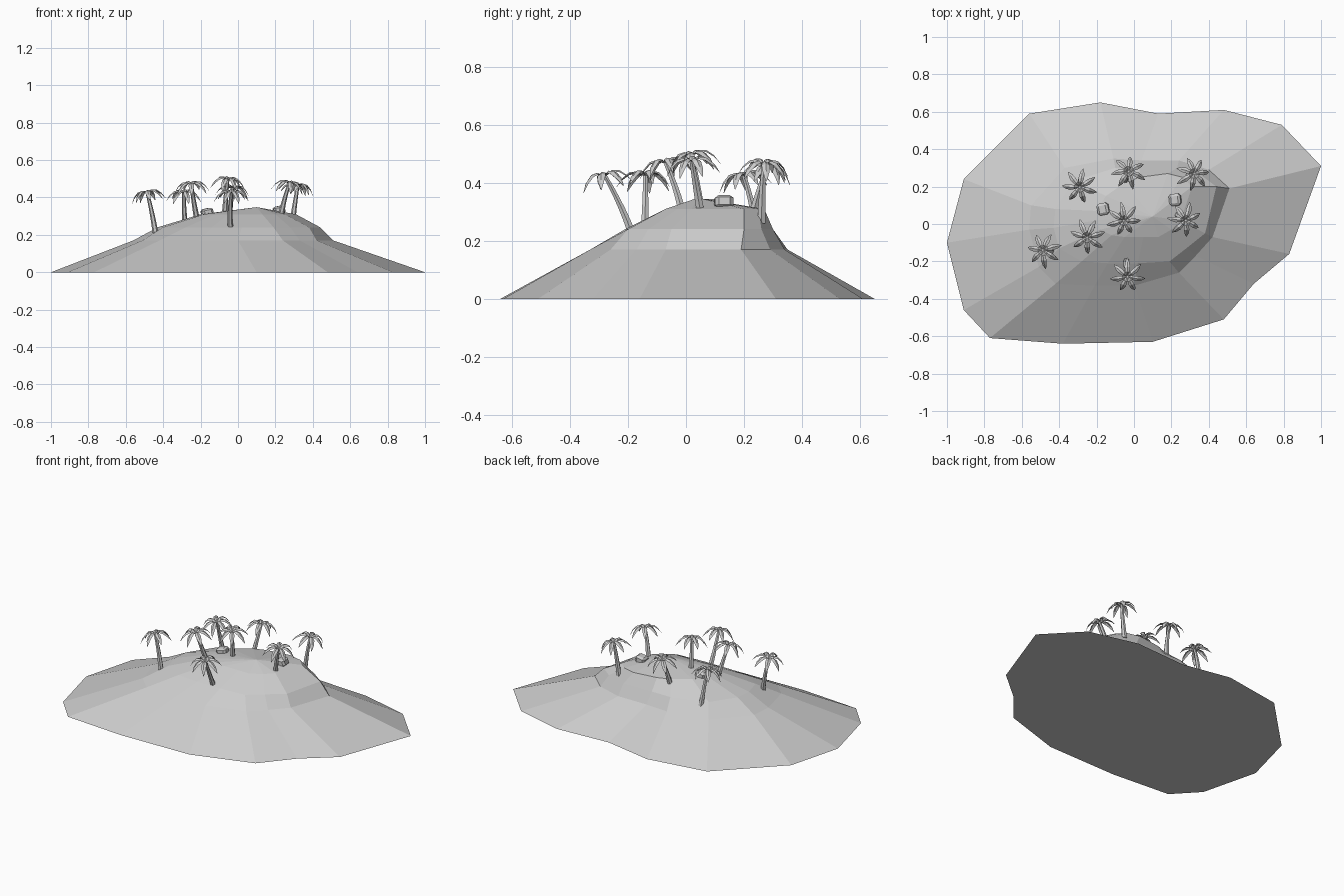
import bpy, bmesh, math, random
from mathutils import Vector, Matrix
from mathutils.bvhtree import BVHTree

if "Cube" in bpy.data.objects:
    bpy.data.objects.remove(bpy.data.objects["Cube"])

random.seed(4)


def make(name, bm):
    bmesh.ops.recalc_face_normals(bm, faces=bm.faces)
    me = bpy.data.meshes.new(name)
    bm.to_mesh(me)
    ob = bpy.data.objects.new(name, me)
    bpy.context.collection.objects.link(ob)
    return ob


def skin(bm, rings, closed=True):
    rows = [[bm.verts.new(p) for p in r] for r in rings]
    n = len(rows[0])
    for a, b in zip(rows, rows[1:]):
        for i in range(n if closed else n - 1):
            j = (i + 1) % n
            bm.faces.new((a[i], a[j], b[j], b[i]))
    return rows


# island: shore outline, two contour rings and an upper ring around the summit
shore = [(-1, -.10), (-.91, -.46), (-.77, -.61), (-.38, -.64), (.10, -.63),
         (.48, -.51), (.64, -.32), (.83, -.16), (1, .31), (.79, .53),
         (.48, .61), (.13, .59), (-.18, .65), (-.56, .59), (-.91, .24)]
slope = [(-.56, -.03), (-.51, -.23), (-.42, -.32), (-.21, -.33), (0, -.33),
         (.24, -.26), (.33, -.17), (.42, -.07), (.51, .19), (.40, .29),
         (.24, .34), (.04, .34), (-.11, .35), (-.37, .30), (-.55, .10)]
brow = [(-.43, -.02), (-.40, -.13), (-.28, -.20), (-.14, -.21), (.02, -.21),
        (.19, -.20), (.28, -.13), (.38, -.05), (.44, .20), (.36, .26),
        (.23, .30), (.03, .30), (-.10, .30), (-.32, .23), (-.42, .08)]
upper = [(-.20, .02), (-.18, -.03), (-.12, -.06), (-.05, -.07), (.05, -.07),
         (.13, -.07), (.20, -.03), (.25, .02), (.31, .20), (.26, .25),
         (.18, .27), (.03, .25), (-.05, .22), (-.15, .15), (-.20, .07)]
levels = [(shore, 0), (slope, .17), (brow, .24), (upper, .31)]
bm = bmesh.new()
rows = skin(bm, [[(x, y, z) for x, y in ring] for ring, z in levels])
bm.faces.new(rows[0])
summit = bm.verts.new((.10, .04, .348))
for i, v in enumerate(rows[-1]):
    bm.faces.new((v, rows[-1][(i + 1) % len(shore)], summit))
make("island", bm)
ground = BVHTree.FromBMesh(bm)


def ground_z(x, y):
    return ground.ray_cast(Vector((x, y, 2)), Vector((0, 0, -1)))[0].z


# palm: bent hexagonal trunk and seven folded, drooping leaves
LEAF = [(.004, .0, .004), (.028, .014, .011), (.055, .010, .015),
        (.080, -.012, .011), (.100, -.045, .001)]


def palm(i, base, crown, z_top):
    foot = Vector((*base, ground_z(*base) - .015))
    top = Vector((*crown, z_top))
    # trunk leans out low down and straightens towards the crown
    bend = foot.lerp(top, .5) + (top - foot).cross(Vector((0, 0, 1))) * .1
    bend += Vector((foot.x - top.x, foot.y - top.y, 0)) * .12
    rings = []
    for k in range(6):
        t = k / 5
        c = foot * (1 - t) ** 2 + bend * 2 * t * (1 - t) + top * t * t
        r = .016 - .007 * t
        rings.append([c + Vector((r * math.cos(a * math.pi / 3),
                                  r * math.sin(a * math.pi / 3), 0))
                      for a in range(6)])
    bm = bmesh.new()
    rows = skin(bm, rings)
    bm.faces.new(rows[0])
    bm.faces.new(rows[-1])
    make(f"palm_trunk_{i}", bm)

    bm = bmesh.new()
    turn = random.uniform(0, 6)
    tilt = Matrix.Rotation(.18, 3, Vector((foot.y - top.y, top.x - foot.x, .001)))
    for k in range(7):
        rot = tilt @ Matrix.Rotation(turn + k * math.tau / 7, 3, 'Z')
        s = random.uniform(.88, 1.0)
        skin(bm, [[top + rot @ Vector((r * s, side * w, z - abs(side) * w * .5))
                   for side in (-1, 0, 1)] for r, z, w in LEAF], False)
    make(f"palm_leaves_{i}", bm)


palms = [((-.05, .23), (-.03, .28), .45), ((.29, .26), (.32, .27), .465),
         ((-.28, .25), (-.29, .20), .425), ((-.07, .05), (-.055, .02), .495),
         ((-.22, -.01), (-.25, -.07), .47), ((.23, .05), (.275, .02), .475),
         ((-.44, -.145), (-.485, -.14), .425), ((-.04, -.19), (-.035, -.28), .425)]
for i, p in enumerate(palms):
    palm(i + 1, *p)

# rocks: squat chamfered blocks
for i, (x, y, turn) in enumerate([(-.165, .08, .2), (.22, .13, .1)]):
    bm = bmesh.new()
    bmesh.ops.create_cube(bm, size=1)
    bmesh.ops.bevel(bm, geom=bm.edges[:], offset=.2, segments=1, affect='EDGES')
    m = Matrix.LocRotScale(Vector((x, y, ground_z(x, y) + .006)),
                           Matrix.Rotation(turn, 3, 'Z') @ Matrix.Rotation(-.2, 3, 'Y'),
                           Vector((.062, .064, .044)))
    bm.transform(m)
    make(f"rock_{i + 1}", bm)
